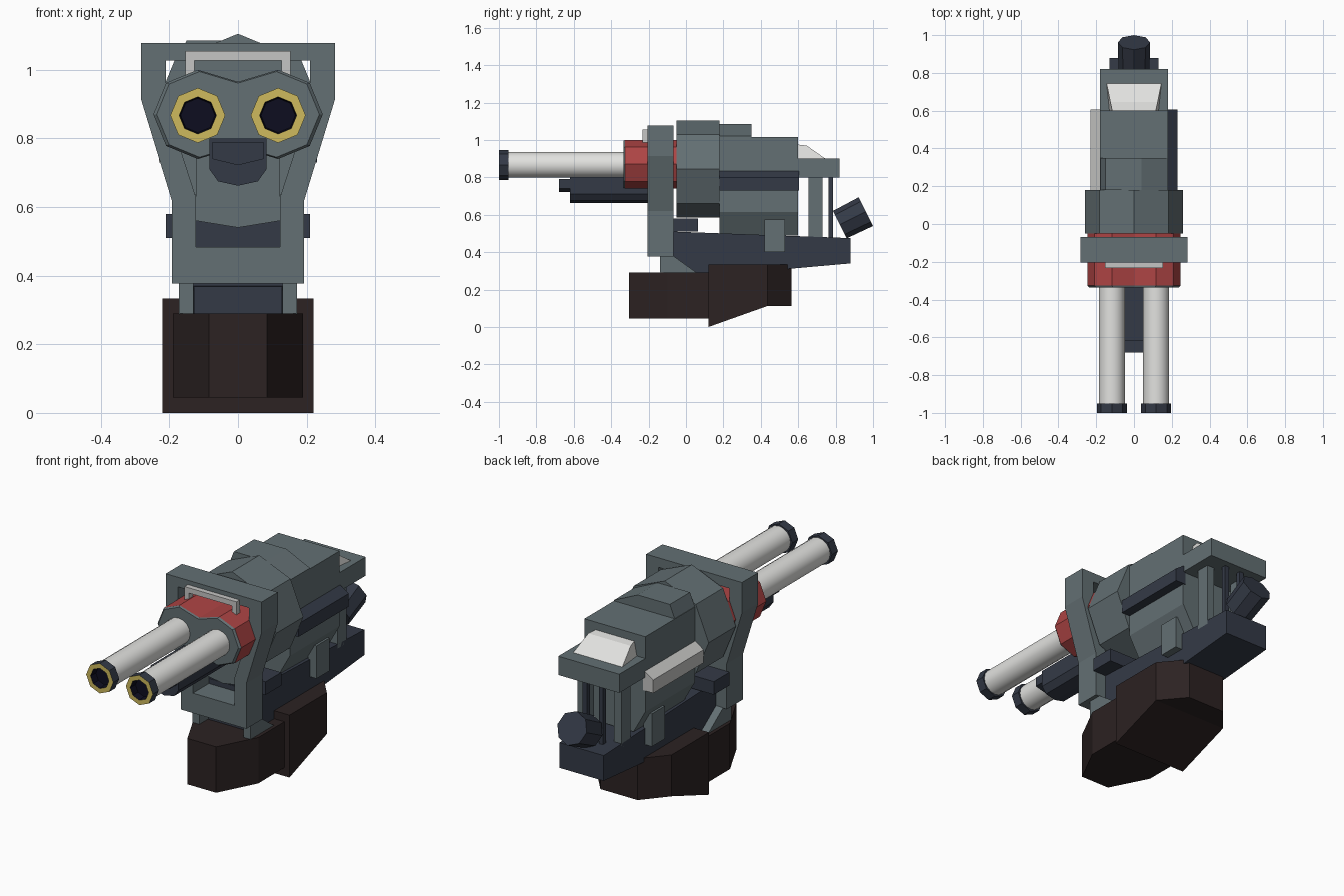
import bpy, bmesh, math
from mathutils import Matrix, Vector

if "Cube" in bpy.data.objects:
    bpy.data.objects.remove(bpy.data.objects["Cube"])


def material(name, r, g, b):
    m = bpy.data.materials.new(name)
    m.diffuse_color = (r, g, b, 1)
    m.use_nodes = True
    m.node_tree.nodes["Principled BSDF"].inputs["Base Color"].default_value = m.diffuse_color
    return m


GREY = material("steel grey", .125, .160, .172)
NAVY = material("dark navy", .034, .042, .062)
BROWN = material("dark brown", .025, .016, .016)
RED = material("red", .42, .058, .058)
WHITE = material("white", .76, .76, .74)
LIGHT = material("light grey", .56, .56, .55)
GOLD = material("gold", .62, .49, .11)
BLACK = material("bore black", .004, .004, .014)


def finish(name, bm, *mats):
    bmesh.ops.recalc_face_normals(bm, faces=bm.faces)
    me = bpy.data.meshes.new(name)
    bm.to_mesh(me)
    bm.free()
    ob = bpy.data.objects.new(name, me)
    bpy.context.collection.objects.link(ob)
    for m in mats:
        me.materials.append(m)
    return ob


def place(axis, p, t):
    return {'x': (t, p[0], p[1]), 'y': (p[0], t, p[1]), 'z': (p[0], p[1], t)}[axis]


def prism(name, axis, pts, a, b, *mats, front_mat=None):
    """Extrude a profile along an axis from a to b."""
    bm = bmesh.new()
    lo = [bm.verts.new(place(axis, p, a)) for p in pts]
    hi = [bm.verts.new(place(axis, p, b)) for p in pts]
    cap = bm.faces.new(lo)
    if front_mat is not None:
        cap.material_index = front_mat
    bm.faces.new(hi)
    n = len(pts)
    for i in range(n):
        j = (i + 1) % n
        bm.faces.new((lo[i], lo[j], hi[j], hi[i]))
    return finish(name, bm, *mats)


def box(name, x, y, z, mat):
    return prism(name, 'z', [(x[0], y[0]), (x[1], y[0]), (x[1], y[1]), (x[0], y[1])], z[0], z[1], mat)


def mirrored(half):
    """Complete a right-hand profile with its mirror image."""
    return half + [(-x, z) for x, z in reversed(half) if abs(x) > 1e-6]


def lathe(name, x, z, rings, n, mats, idx):
    """Rings of (y, radius) skinned around a y axis; idx gives each band's colour, last is the end cap."""
    bm = bmesh.new()
    rows = [[bm.verts.new((x + r * math.cos(math.tau * i / n), y, z + r * math.sin(math.tau * i / n)))
             for i in range(n)] for y, r in rings]
    for k in range(len(rows) - 1):
        for i in range(n):
            j = (i + 1) % n
            f = bm.faces.new((rows[k][i], rows[k][j], rows[k + 1][j], rows[k + 1][i]))
            f.material_index = idx[k]
    bm.faces.new(rows[0]).material_index = idx[0]
    bm.faces.new(rows[-1]).material_index = idx[-1]
    return finish(name, bm, *mats)


# Barrels and muzzles
for s, side in ((-1, "left"), (1, "right")):
    x = s * .117
    b = lathe(side + "_barrel", x, .867, [(-.955, .069), (-.32, .069)], 16, [WHITE], [0, 0])
    for f in b.data.polygons:
        f.use_smooth = len(f.vertices) == 4
    lathe(side + "_muzzle", x, .867, [(-.95, .08), (-1, .08), (-1, .054), (-.96, .05)], 8,
          [NAVY, GOLD, BLACK], [0, 1, 2, 2])

# Barrel shroud: two merged octagons with a grey front
c, r, q = .117, .13, .092
shroud = mirrored([(0, .87 + .095), (c, 1.0), (c + q, .87 + q), (c + r, .87),
                   (c + q, .87 - q), (c, .74), (0, .87 - .095)])
prism("barrel_shroud", 'y', shroud, -.325, -.05, RED)
bm = bmesh.new()
back = [bm.verts.new((x, -.325, z)) for x, z in shroud]
front = [bm.verts.new((x * .96, -.335, .87 + (z - .87) * .96)) for x, z in shroud]
bm.faces.new(front)
bm.faces.new(back)
for i in range(len(back)):
    j = (i + 1) % len(back)
    bm.faces.new((back[i], back[j], front[j], front[i]))
finish("shroud_front", bm, GREY)

# Tube under the barrels
prism("lower_tube", 'y', mirrored([(.083, .80), (.083, .71), (.058, .675), (0, .662)]), -.62, -.07, NAVY)
prism("lower_tube_tip", 'y', mirrored([(.075, .79), (.075, .74), (0, .722)]), -.68, -.62, NAVY)

# Front frame with its opening
outer = mirrored([(.283, 1.078), (.283, .915), (.193, .62), (.193, .377)])
inner = mirrored([(.21, 1.027), (.21, .90), (.123, .63), (.123, .483)])
bm = bmesh.new()
loops = [[bm.verts.new((x, y, z)) for x, z in p] for p, y in
         ((outer, -.205), (outer, -.068), (inner, -.068), (inner, -.205))]
for k in range(4):
    for i in range(8):
        j, m = (i + 1) % 8, (k + 1) % 4
        bm.faces.new((loops[k][i], loops[k][j], loops[m][j], loops[m][i]))
finish("front_frame", bm, GREY)
prism("frame_collar", 'y', mirrored([(.123, .78), (.123, .56), (0, .54)]), -.13, -.068, GREY)

# Carry handle on the frame
prism("front_handle", 'y', [(-.153, .985), (-.153, 1.055), (.153, 1.055), (.153, .985),
                            (.127, .985), (.127, 1.027), (-.127, 1.027), (-.127, .985)], -.233, -.20, LIGHT)

# Octagonal body drum
prism("body_drum", 'y', [(.26 * math.sin(math.tau * i / 8), .845 + .26 * math.cos(math.tau * i / 8))
                         for i in range(8)], -.05, .18, GREY)

# Rear body with its raised hump
prism("rear_body", 'y', mirrored([(.18, 1.016), (.18, .615), (.11, .49)]), .18, .60, GREY)
prism("body_hump", 'y', [(-.18, 1.01), (-.15, 1.085), (.04, 1.085), (.18, 1.02), (.18, 1.01)], .18, .35, GREY)

# Side rails, light on the left and dark on the right
for s, name, mat in ((-1, "left_rail", LIGHT), (1, "right_rail", NAVY)):
    prism(name, 'y', [(s * .17, .84), (s * .23, .80), (s * .23, .73), (s * .17, .73)], .18, .605, mat)

# Base beam
prism("base_beam", 'x', [(-.07, .51), (.88, .475), (.88, .34), (.565, .312), (.06, .285), (-.07, .37)],
      -.13, .13, NAVY)
box("beam_core", (-.128, .128), (-.068, .10), (.28, .45), NAVY)
box("cross_block", (-.21, .21), (-.068, .065), (.51, .58), NAVY)

# Paired parts on the base: braces, clips, rear posts and rods
for s, side in ((-1, "left"), (1, "right")):
    def span(a, b):
        return tuple(sorted((s * a, s * b)))
    lo, hi = span(.13, .172)
    prism(side + "_brace", 'x', [(-.14, .38), (-.068, .38), (.06, .288), (-.14, .288)], lo, hi, GREY)
    box(side + "_clip", span(.12, .17), (.42, .53), (.40, .575), GREY)
    box(side + "_rear_post", span(.085, .13), (.655, .73), (.46, .81), GREY)
    box(side + "_rear_rod", span(.035, .06), (.762, .786), (.46, .81), NAVY)

# Rear shelf and its white wedge cap
box("rear_shelf", (-.18, .18), (.59, .82), (.80, .90), GREY)
bm = bmesh.new()
v = [bm.verts.new(p) for p in ((-.13, .60, .90), (.13, .60, .90), (.145, .745, .90), (-.145, .745, .90),
                               (-.115, .60, .975), (.115, .60, .975), (.125, .645, .97), (-.125, .645, .97))]
for f in ((0, 1, 2, 3), (4, 5, 6, 7), (0, 1, 5, 4), (1, 2, 6, 5), (2, 3, 7, 6), (3, 0, 4, 7)):
    bm.faces.new([v[i] for i in f])
finish("wedge_cap", bm, WHITE)

# Tilted rear knob
bm = bmesh.new()
bmesh.ops.create_cone(bm, cap_ends=True, segments=8, radius1=.082, radius2=.086, depth=.155)
rot = Vector((0, .894, .447)).to_track_quat('Z', 'Y').to_matrix().to_4x4()
bmesh.ops.transform(bm, matrix=Matrix.Translation((0, .892, .582)) @ rot, verts=bm.verts)
finish("rear_knob", bm, NAVY)

# Brown pedestal: front prow and rear block with chamfered corners
prism("pedestal_front", 'z', mirrored([(.085, -.305), (.19, -.10), (.19, .13)]), .045, .29, BROWN)
bm = bmesh.new()
plan = [(.22, .12, .003), (.22, .435, .115), (.11, .565, .115),
        (-.11, .565, .115), (-.22, .435, .115), (-.22, .12, .003)]
top = [bm.verts.new((x, y, .333)) for x, y, z in plan]
bot = [bm.verts.new((x, y, max(0, z - .003))) for x, y, z in plan]
bm.faces.new(top)
bm.faces.new((bot[0], bot[1], bot[4], bot[5]))
bm.faces.new(bot[1:5])
for i in range(6):
    j = (i + 1) % 6
    bm.faces.new((top[i], top[j], bot[j], bot[i]))
finish("pedestal_rear", bm, BROWN)
